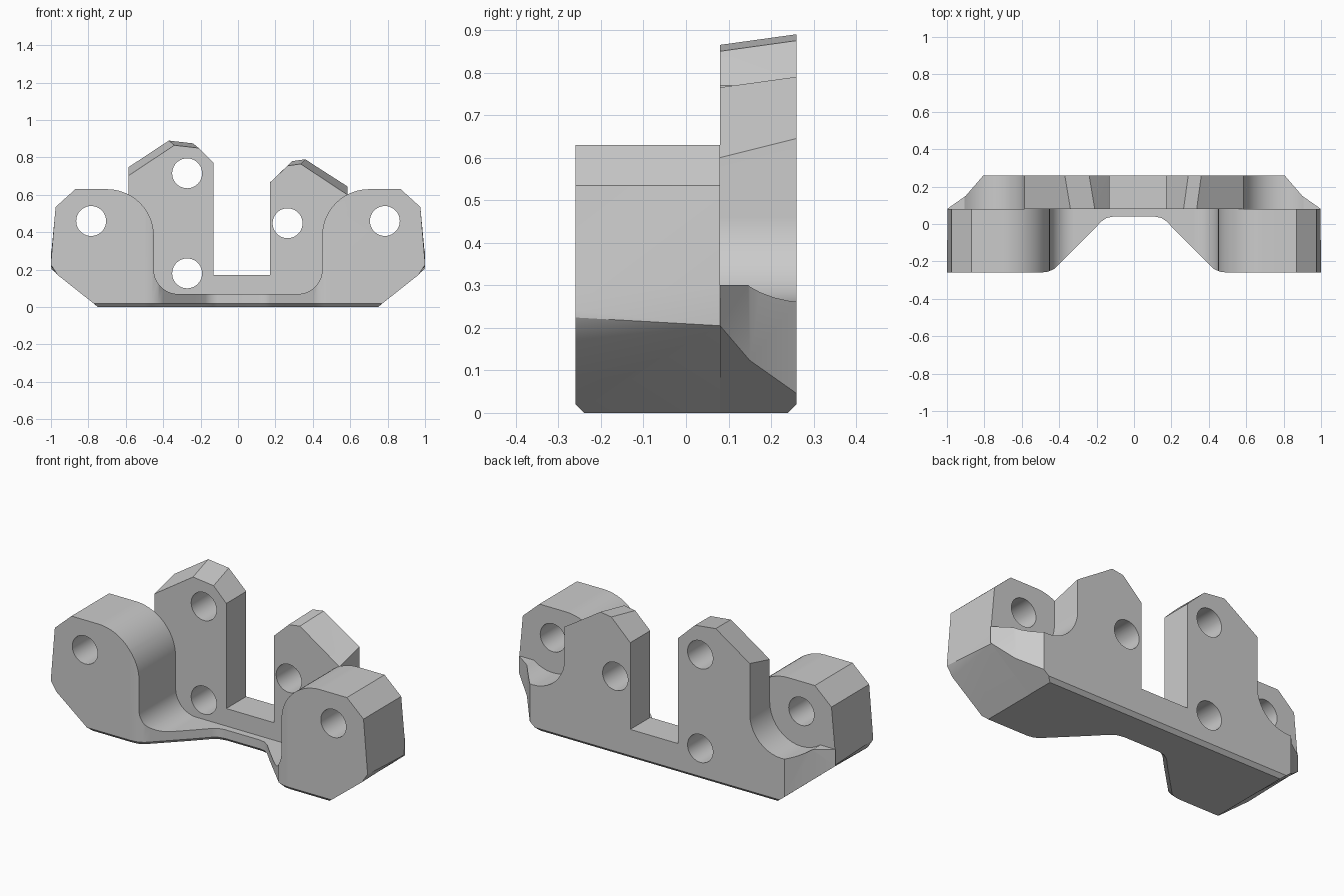
import bpy, bmesh
from math import sin, cos, pi, radians

old = bpy.data.objects.get("Cube")
if old:
    bpy.data.objects.remove(old, do_unlink=True)

HOLE_R = 0.08
FRONT, STEP, BACK = -0.26, 0.08, 0.26

grey = bpy.data.materials.new("plain_grey")
grey.use_nodes = True
grey.diffuse_color = (0.6, 0.6, 0.6, 1)
grey.node_tree.nodes["Principled BSDF"].inputs["Base Color"].default_value = (0.6, 0.6, 0.6, 1)


def arc(cx, cz, r, start, end, n=14):
    angles = [radians(start + (end - start) * i / n) for i in range(n + 1)]
    return [(cx + r * cos(a), cz + r * sin(a)) for a in angles]


def mirror(points):
    return [(-x, z) for x, z in reversed(points)]


def prism(name, ring_a, ring_b):
    """Solid between two matching rings of 3D points."""
    n = len(ring_a)
    faces = [list(range(n)), list(range(n, 2 * n))]
    faces += [[i, (i + 1) % n, (i + 1) % n + n, i + n] for i in range(n)]
    mesh = bpy.data.meshes.new(name)
    mesh.from_pydata(ring_a + ring_b, [], faces)
    bm = bmesh.new()
    bm.from_mesh(mesh)
    bmesh.ops.connect_verts_nonplanar(bm, angle_limit=0.002, faces=bm.faces[:])
    bmesh.ops.recalc_face_normals(bm, faces=bm.faces[:])
    bm.to_mesh(mesh)
    bm.free()
    obj = bpy.data.objects.new(name, mesh)
    bpy.context.collection.objects.link(obj)
    mesh.materials.append(grey)
    return obj


def loft(name, near, far, y0, y1, t0, t1):
    """Extrude front profiles along y, from fraction t0 to t1 of y0..y1."""
    def ring(t):
        return [(a[0] + (b[0] - a[0]) * t, y0 + (y1 - y0) * t, a[1] + (b[1] - a[1]) * t)
                for a, b in zip(near, far)]
    return prism(name, ring(t0), ring(t1))


def boolean(obj, tool, operation):
    mod = obj.modifiers.new("cut", "BOOLEAN")
    mod.object, mod.operation, mod.solver = tool, operation, "EXACT"
    bpy.context.view_layer.objects.active = obj
    bpy.ops.object.modifier_apply(modifier=mod.name)


def drill(obj, x, z):
    ring = [(px, pz) for px, pz in arc(x, z, HOLE_R, 0, 360, 40)[:-1]]
    tool = loft("hole_cutter", ring, ring, -0.5, 0.5, 0, 1)
    boolean(obj, tool, "DIFFERENCE")
    bpy.data.objects.remove(tool, do_unlink=True)


# Plan outline: notched front, angled rear corners, chamfered underside
half_plan = [(0.11, 0.04), (0.145, 0.033), (0.175, 0.013), (0.24, -0.055),
             (0.40, -0.215), (0.425, -0.24), (0.46, -0.255), (0.50, FRONT),
             (1.1, FRONT), (1.1, 0.01), (0.9, 0.15), (0.805, BACK)]
plan = half_plan + mirror(half_plan)
plan_block = prism("plan_cutter", [(x, y, 0) for x, y in plan], [(x, y, 1.3) for x, y in plan])
bm = bmesh.new()
bm.from_mesh(plan_block.data)
low_edges = [e for e in bm.edges if all(v.co.z < 0.001 for v in e.verts)]
bmesh.ops.bevel(bm, geom=low_edges, offset=0.02, segments=1, affect="EDGES", clamp_overlap=False)
bm.to_mesh(plan_block.data)
bm.free()
plan_block.hide_render = True

# Front ears joined by a low floor
ear_inner = arc(0.70, 0.38, 0.25, 90, 180) + arc(0.32, 0.20, 0.13, 0, -90)
ear_top = [(0.975, 0.535), (0.87, 0.63)]
ear_near = [(0.70, -0.04), (0.965, 0.172), (1.0, 0.24)] + ear_top + ear_inner
ear_far = [(0.70, -0.04), (0.993, 0.205), (0.997, 0.30)] + ear_top + ear_inner
front_ears = loft("front_ears", ear_near + mirror(ear_near), ear_far + mirror(ear_far),
                  FRONT, STEP, -0.2, 1)

# Back plate with two sloped towers and a rounded pocket behind each ear
pocket = [(0.70, -0.04), (1.0, 0.205), (1.06, 0.30)] + arc(0.785, 0.46, 0.2, -53, -180)
gap = [(0.17, 0.17), (-0.13, 0.17)]
near = ([(0.585, 0.60), (0.335, 0.765), (0.265, 0.755), (0.17, 0.665)] + gap
        + [(-0.13, 0.77), (-0.21, 0.85), (-0.34, 0.865), (-0.585, 0.703)])
far = ([(0.585, 0.645), (0.36, 0.79), (0.29, 0.78), (0.17, 0.665)] + gap
       + [(-0.13, 0.77), (-0.24, 0.875), (-0.37, 0.89), (-0.585, 0.748)])
back_plate = loft("back_plate", pocket + near + mirror(pocket), pocket + far + mirror(pocket),
                  STEP, BACK, 0, 1.2)

# Trim to the plan, then drill the holes
for body in (front_ears, back_plate):
    boolean(body, plan_block, "INTERSECT")
for side in (-1, 1):
    drill(front_ears, side * 0.785, 0.46)
for x, z in ((-0.272, 0.715), (-0.272, 0.18), (0.265, 0.448)):
    drill(back_plate, x, z)
bpy.data.objects.remove(plan_block, do_unlink=True)

# Smooth curved faces and keep the edges crisp
for body in (front_ears, back_plate):
    bpy.ops.object.select_all(action="DESELECT")
    body.select_set(True)
    bpy.context.view_layer.objects.active = body
    bpy.ops.object.shade_smooth_by_angle(angle=radians(30))
    weighted = body.modifiers.new("even_shading", "WEIGHTED_NORMAL")
    weighted.keep_sharp = True
